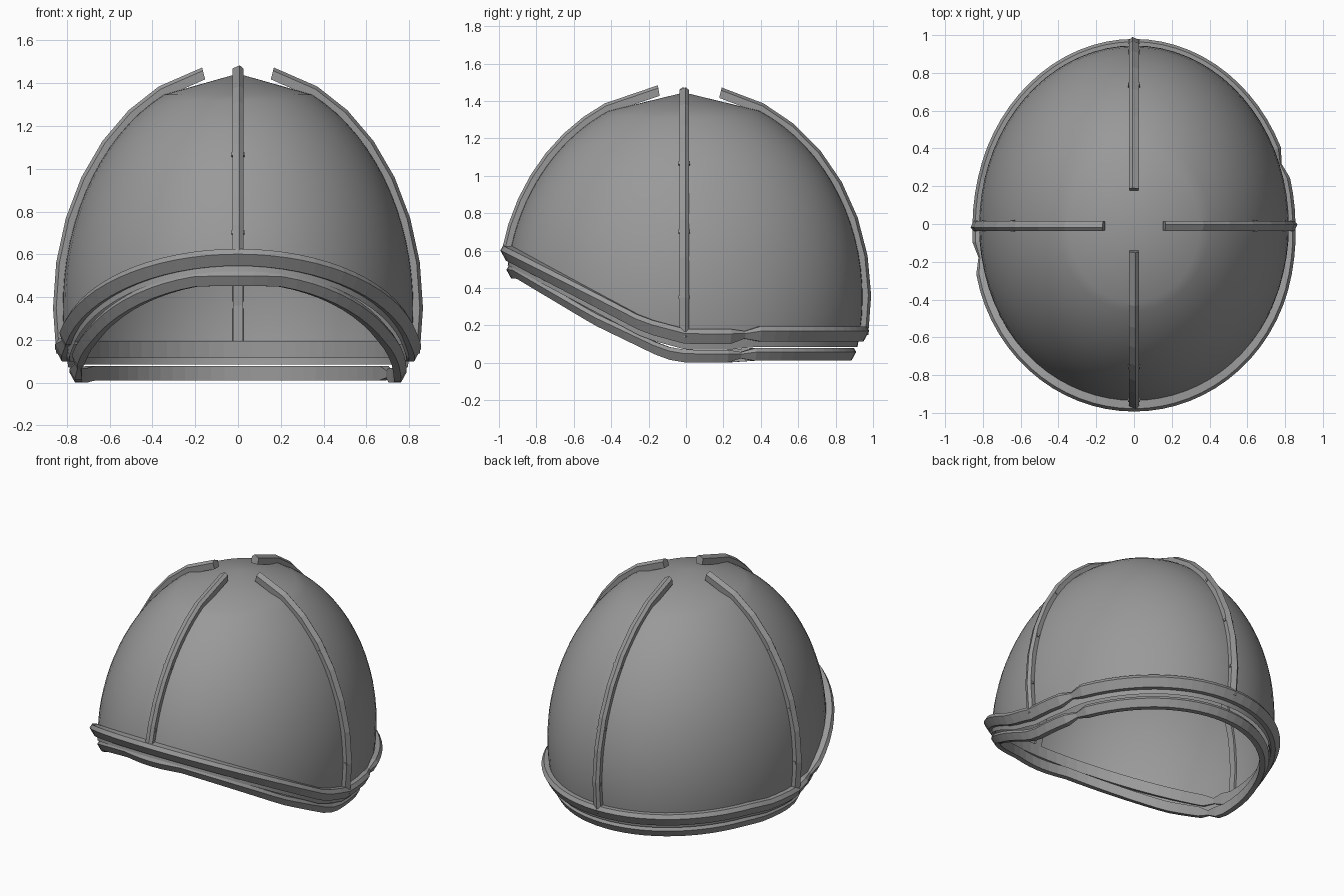
import bpy, bmesh
from math import sin, cos, radians, sqrt, asin, degrees, pi
from mathutils import Vector

cube = bpy.data.objects.get("Cube")
if cube:
    bpy.data.objects.remove(cube)

grey = bpy.data.materials.new("mid grey")
grey.use_nodes = True
grey.diffuse_color = (0.32, 0.32, 0.32, 1)
grey.node_tree.nodes["Principled BSDF"].inputs["Base Color"].default_value = (0.32, 0.32, 0.32, 1)

# Ellipsoid that every part follows
A, B, C, ZC, YC = 0.82, 0.955, 1.1, 0.35, -0.01
APEX_LAT = 65


def surface(theta, lat):
    """Point on the ellipsoid; theta and latitude in degrees."""
    t, p = radians(theta), radians(lat)
    return Vector((A * cos(t) * cos(p), YC + B * sin(t) * cos(p), ZC + C * sin(p)))


def interp(path, y):
    if y <= path[0][0]:
        return path[0][1]
    for (y0, z0), (y1, z1) in zip(path, path[1:]):
        if y <= y1:
            return z0 + (z1 - z0) * (y - y0) / (y1 - y0)
    return path[-1][1]


def edge_latitude(theta, path, drop=0):
    """Latitude where the rim path crosses the given direction."""
    lat = 0
    for _ in range(8):
        z = interp(path, surface(theta, lat).y) - drop
        lat = degrees(asin((z - ZC) / C))
    return lat


def make_object(name, bm, smooth=False):
    bmesh.ops.recalc_face_normals(bm, faces=bm.faces[:])
    mesh = bpy.data.meshes.new(name)
    bm.to_mesh(mesh)
    bm.free()
    mesh.materials.append(grey)
    if smooth:
        mesh.polygons.foreach_set("use_smooth", [True] * len(mesh.polygons))
    ob = bpy.data.objects.new(name, mesh)
    bpy.context.scene.collection.objects.link(ob)
    return ob


def sweep(bm, frames, section, closed):
    """Skin a section along frames of (centre, outward, across, scale)."""
    loops = [[bm.verts.new(c + (o * u + s * v) * k) for u, v in section]
             for c, o, s, k in frames]
    n = len(section)
    pairs = list(zip(loops, loops[1:])) + ([(loops[-1], loops[0])] if closed else [])
    for a, b in pairs:
        for i in range(n):
            j = (i + 1) % n
            bm.faces.new((a[i], a[j], b[j], b[i]))
    if not closed:
        bm.faces.new(loops[0])
        bm.faces.new(loops[-1])


UPPER_PATH = [(-0.95, 0.59), (-0.22, 0.2), (0, 0.14), (0.25, 0.14), (0.35, 0.155)]
LOWER_PATH = [(-0.93, 0.485), (-0.5, 0.235), (-0.12, 0.055), (0, 0.035), (0.25, 0.035), (0.35, 0.045)]

# Dome shell, open below, with a shallow cone at the crown
bm = bmesh.new()
SEG, ROWS = 72, 18
grid = []
for i in range(SEG):
    theta = 360 * i / SEG
    low = edge_latitude(theta, UPPER_PATH, 0.07)
    grid.append([bm.verts.new(surface(theta, low + (APEX_LAT - low) * r / ROWS))
                 for r in range(ROWS + 1)])
crown = bm.verts.new((0, YC, 1.445))
for i in range(SEG):
    a, b = grid[i], grid[(i + 1) % SEG]
    for r in range(ROWS):
        bm.faces.new((a[r], b[r], b[r + 1], a[r + 1]))
    bm.faces.new((a[-1], b[-1], crown))
make_object("dome_shell", bm, smooth=True)

# Two rim bands, each pinched where its front and back lengths meet
BAND = [(-0.02, 0.04), (0.035, 0.04), (0.05, 0.015), (0.02, -0.04), (-0.02, -0.04)]


def rim(name, path, inset, size):
    bm = bmesh.new()
    frames = []
    for i in range(SEG):
        theta = 360 * i / SEG
        p = surface(theta, edge_latitude(theta, path))
        out = Vector((p.x / A ** 2, (p.y - YC) / B ** 2, 0)).normalized()
        pinch = 0.5 if i in (4, 38) else 1
        frames.append((p - out * inset, out, Vector((0, 0, 1)), size * pinch))
    sweep(bm, frames, BAND, True)
    make_object(name, bm)


rim("upper_rim", UPPER_PATH, 0, 1)
rim("lower_rim", LOWER_PATH, 0.04, 0.85)

# Four ribs with small joint pins, rising from the upper rim
RIB = [(-0.012, -0.024), (0.03, -0.026), (0.045, 0.008), (0.03, 0.026), (-0.012, 0.024)]
PIN = [(0.008, -0.009), (0.026, -0.009), (0.026, 0.009), (0.008, 0.009)]


def rib_frame(theta, lat):
    p = surface(theta, lat)
    out = Vector((p.x / A ** 2, (p.y - YC) / B ** 2, (p.z - ZC) / C ** 2)).normalized()
    across = Vector((-sin(radians(theta)), cos(radians(theta)), 0))
    return p, out, across


def rib(name, theta, top):
    bm = bmesh.new()
    low = edge_latitude(theta, UPPER_PATH)
    lats = [low + (APEX_LAT - low) * i / 7 for i in range(8)] + [top]
    sweep(bm, [(*rib_frame(theta, t), 1) for t in lats], RIB, False)
    for lat in (0, 18.5, 40):
        if lat > low + 3:
            p, out, across = rib_frame(theta, lat)
            along = out.cross(across)
            sweep(bm, [(p + across * s, out, along, 1) for s in (-0.031, 0.031)], PIN, False)
    make_object(name, bm)


for name, theta, top in (("left_rib", 0, 79), ("back_rib", 90, 78.5),
                         ("right_rib", 180, 79), ("front_rib", 270, 82)):
    rib(name, theta, top)
